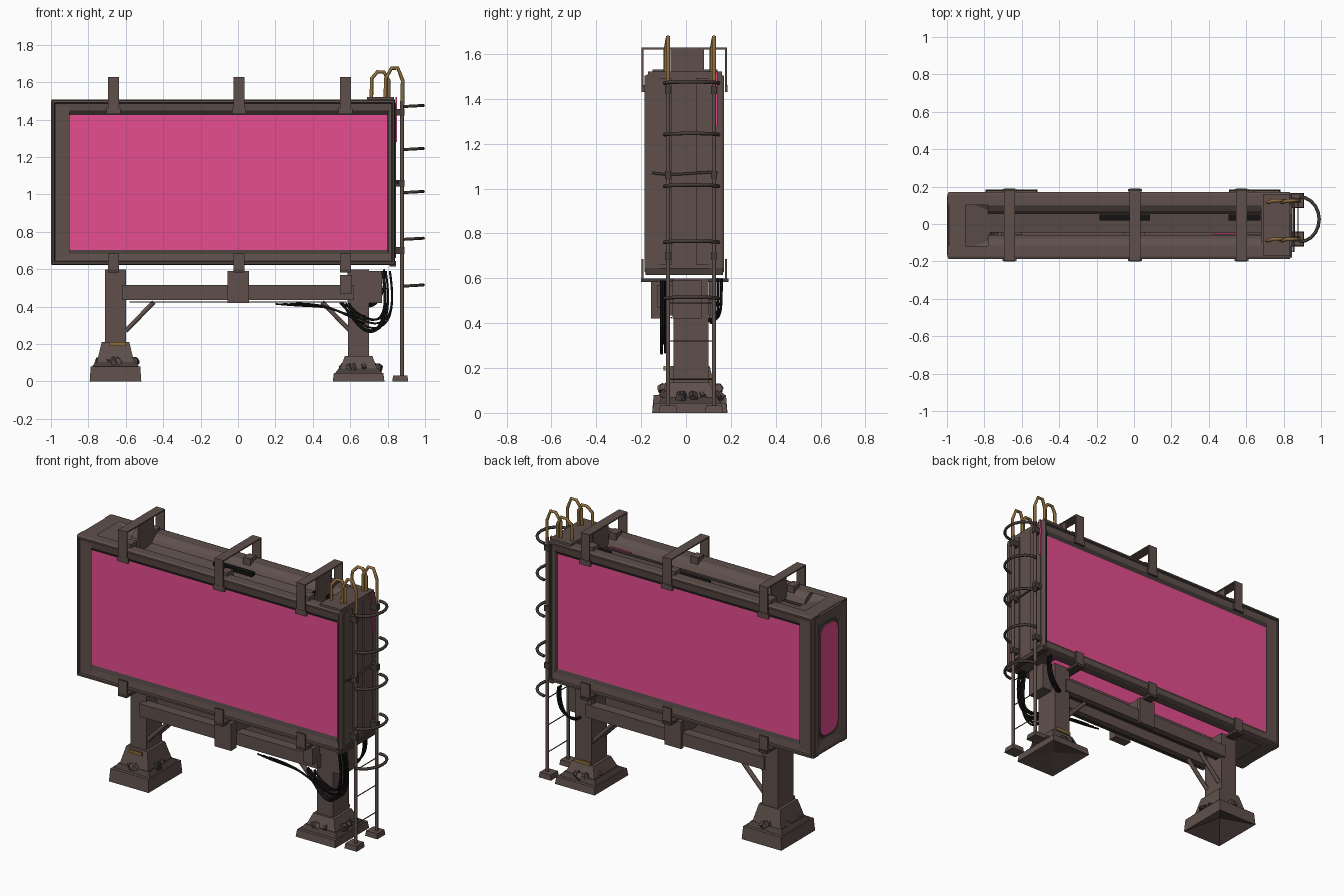
import bpy, bmesh, math, random
from mathutils import Vector

random.seed(4)
default_cube = bpy.data.objects.get("Cube")
if default_cube:
    bpy.data.objects.remove(default_cube, do_unlink=True)


def material(name, red, green, blue):
    mat = bpy.data.materials.new(name)
    mat.use_nodes = True
    colour = (red, green, blue, 1)
    mat.diffuse_color = colour
    shader = mat.node_tree.nodes["Principled BSDF"]
    shader.inputs["Base Color"].default_value = colour
    shader.inputs["Roughness"].default_value = 0.8
    return mat


steel = material("brown steel", 0.115, 0.08, 0.071)
dark = material("dark trim", 0.06, 0.045, 0.04)
pink = material("pink screen", 0.79, 0.073, 0.28)
black = material("black rubber", 0.006, 0.006, 0.006)
gold = material("worn gold", 0.27, 0.155, 0.045)


def finish(name, bm, mats, facing=None):
    bmesh.ops.recalc_face_normals(bm, faces=bm.faces)
    if facing:
        bm.faces.ensure_lookup_table()
        if bm.faces[-1].normal.dot(facing) < 0:
            bmesh.ops.reverse_faces(bm, faces=bm.faces)
    mesh = bpy.data.meshes.new(name)
    bm.to_mesh(mesh)
    bm.free()
    for mat in mats:
        mesh.materials.append(mat)
    obj = bpy.data.objects.new(name, mesh)
    bpy.context.collection.objects.link(obj)
    return obj


def box(name, xs, ys, zs, mat=steel, taper=1.0, hollow=0.0):
    """Box between pairs of limits; taper scales the top, hollow dents the underside."""
    bm = bmesh.new()
    bmesh.ops.create_cube(bm, size=1)
    mid = Vector([sum(pair) / 2 for pair in (xs, ys, zs)])
    for v in bm.verts:
        scale = taper if v.co.z > 0 else 1
        v.co = mid + Vector((v.co.x * (xs[1] - xs[0]) * scale,
                             v.co.y * (ys[1] - ys[0]) * scale,
                             v.co.z * (zs[1] - zs[0])))
    if hollow:
        base = min(bm.faces, key=lambda f: f.calc_center_median().z)
        for v in bmesh.ops.poke(bm, faces=[base])["verts"]:
            v.co.z += hollow
    return finish(name, bm, [mat])


def prism(name, profile, x0, x1):
    """Extrude a (y, z) profile along x."""
    bm = bmesh.new()
    face = bm.faces.new([bm.verts.new((x0, y, z)) for y, z in profile])
    moved = bmesh.ops.extrude_face_region(bm, geom=[face], use_keep_orig=True)["geom"]
    verts = [g for g in moved if isinstance(g, bmesh.types.BMVert)]
    bmesh.ops.translate(bm, verts=verts, vec=(x1 - x0, 0, 0))
    finish(name, bm, [steel])


def tube(name, points, radius, mat, smooth=False):
    """Round bar along a path, stored as a mesh."""
    data = bpy.data.curves.new(name, "CURVE")
    data.dimensions = "3D"
    data.bevel_depth = radius
    data.bevel_resolution = 1
    data.use_fill_caps = True
    spline = data.splines.new("NURBS" if smooth else "POLY")
    spline.points.add(len(points) - 1)
    for slot, point in zip(spline.points, points):
        slot.co = (*point, 1)
    if smooth:
        spline.use_endpoint_u = True
        spline.order_u = 4
        spline.resolution_u = 5
    temp = bpy.data.objects.new(name + " path", data)
    bpy.context.collection.objects.link(temp)
    deps = bpy.context.evaluated_depsgraph_get()
    mesh = bpy.data.meshes.new_from_object(temp.evaluated_get(deps))
    bpy.data.objects.remove(temp, do_unlink=True)
    mesh.materials.clear()
    mesh.materials.append(mat)
    obj = bpy.data.objects.new(name, mesh)
    bpy.context.collection.objects.link(obj)


def framed_panel(name, us, vs, rings, place, facing, round_from=99):
    """Nested rectangular rings (inset u, inset v, depth, material); last ring filled pink."""
    bm = bmesh.new()
    previous = None
    steps = 5
    for index, (du, dv, depth, slot) in enumerate(rings):
        u0, u1, v0, v1 = us[0] + du, us[1] - du, vs[0] + dv, vs[1] - dv
        r = 0.065 if index >= round_from else 0.0001
        loop = []
        for corner, (cu, cv) in enumerate(((u1 - r, v1 - r), (u0 + r, v1 - r),
                                           (u0 + r, v0 + r), (u1 - r, v0 + r))):
            for k in range(steps):
                a = math.pi / 2 * (corner + k / (steps - 1))
                loop.append(bm.verts.new(place(cu + r * math.cos(a), cv + r * math.sin(a), depth)))
        if previous:
            for k in range(len(loop)):
                n = (k + 1) % len(loop)
                bm.faces.new((previous[k], previous[n], loop[n], loop[k])).material_index = slot
        previous = loop
    bm.faces.new(previous).material_index = 2
    bmesh.ops.remove_doubles(bm, verts=bm.verts, dist=0.0005)
    finish(name, bm, [steel, dark, pink], Vector(facing))


# Front and back screens set back in sloping frames
frame = [(0, 0, 0.11, 0), (0, 0, 0.165, 0), (0.006, 0.006, 0.178, 0), (0.014, 0.016, 0.178, 0),
         (0.018, 0.022, 0.167, 1), (0.032, 0.06, 0.161, 0), (0.042, 0.082, 0.148, 1)]
for label, s in (("front", -1), ("back", 1)):
    framed_panel(label + "_screen", (-0.997, 0.84), (0.622, 1.508), frame,
                 lambda u, v, d, s=s: (u, s * d - 0.008, v), (0, s, 0))
    # Rounded top rails and narrow bottom rails
    top = [(0.165, 1.5), (0.14, 1.508), (0.105, 1.5), (0.075, 1.48), (0.055, 1.45), (0.06, 1.43), (0.135, 1.43)]
    low = [(0.165, 0.635), (0.145, 0.625), (0.12, 0.64), (0.105, 0.67), (0.11, 0.7), (0.135, 0.7)]
    for part, shape in (("top", top), ("bottom", low)):
        prism(f"{label}_{part}_rail", [(s * y - 0.005, z) for y, z in shape], -0.78, 0.7)
prism("roof_plank", [(-0.045, 1.445), (0.055, 1.46), (0.055, 1.43), (-0.045, 1.425)], -0.8, 0.7)
for x, w in ((-0.05, 0.27), (0.59, 0.17)):
    box("roof_hatch", (x - w / 2, x + w / 2), (0.018, 0.05), (1.43, 1.475), black)
box("roof_light_strip", (0.42, 0.56), (-0.056, -0.047), (1.455, 1.46), pink)

# End cap with rounded screen
framed_panel("end_screen", (-0.173, 0.157), (0.622, 1.508),
             [(0, 0, -0.9, 0), (0, 0, -0.99, 0), (0.01, 0.01, -1, 0), (0.03, 0.03, -1, 0),
              (0.06, 0.075, -0.985, 0), (0.07, 0.09, -0.985, 1), (0.075, 0.095, -0.992, 1)],
             lambda u, v, d: (d, u, v), (-1, 0, 0), 4)
# Hipped slopes that fall inward from the end cap's rim
for label, z, s in (("top", 1.506, 1), ("bottom", 0.624, -1)):
    bm = bmesh.new()
    rim = [bm.verts.new((x, y, z)) for x, y in ((-0.77, -0.173), (-0.995, -0.173), (-0.995, 0.157), (-0.77, 0.157))]
    inner = [bm.verts.new((-0.77, y, z - s * 0.055)) for y in (-0.085, 0.07)]
    bm.faces.new((rim[0], rim[1], inner[0]))
    bm.faces.new((rim[2], rim[3], inner[1]))
    bm.faces.new((rim[1], rim[2], inner[1], inner[0]))
    finish(f"end_cap_{label}", bm, [steel], Vector((0, 0, s)))

# Service end with raised panels
box("service_end", (0.68, 0.835), (-0.145, 0.13), (0.64, 1.5))
for y in (-0.11, 0.09):
    box("service_door", (0.83, 0.845), (y - 0.045, y + 0.045), (0.66, 1.49))
box("service_roof", (0.69, 0.835), (-0.17, 0.16), (1.5, 1.522))
box("service_sill", (0.81, 0.845), (-0.18, 0.165), (0.615, 0.645), dark)
box("end_light_strip", (0.842, 0.85), (0.124, 0.14), (1.28, 1.52), pink)
tube("end_cable", [(0.852, -0.15, 1.07), (0.855, -0.04, 1.05), (0.855, 0.06, 1.08), (0.852, 0.14, 1.07)],
     0.006, dark, True)

# Clamps above and below the cabinet
for x in (-0.665, 0.005, 0.575):
    xs = (x - 0.03, x + 0.03)
    box("top_strap", xs, (-0.198, 0.182), (1.62, 1.628))
    box("bottom_strap", xs, (-0.2, 0.19), (0.583, 0.6), dark)
    for y in (-0.194, 0.178):
        box("top_strap_leg", xs, (y - 0.004, y + 0.004), (1.44, 1.625))
        box("top_clamp_foot", (x - 0.038, x + 0.038), (y - 0.005, y + 0.008), (1.43, 1.462))
        box("bottom_strap_leg", xs, (y - 0.005, y + 0.005), (0.585, 0.685))
    if abs(x) > 0.1:
        box("top_web", (x + 0.015, x + 0.025), (-0.07, 0.08), (1.45, 1.62))
    for y in (-0.12, 0.11):
        box("top_block", (x - 0.025, x + 0.025), (y - 0.03, y + 0.03), (1.48, 1.53))

# Cross beams, centre hangers and diagonal braces
for y in (-0.065, 0.08):
    box("cross_beam", (-0.62, 0.62), (y - 0.032, y + 0.032), (0.435, 0.515))
    tube("beam_conduit", [(-0.58, y, 0.425), (0.58, y, 0.425)], 0.004, dark)
for y, depth in ((-0.127, 0.028), (0.115, 0.012)):
    box("centre_hanger", (-0.055, 0.06), (y - depth, y + depth), (0.42, 0.59))
box("centre_tie", (-0.05, 0.055), (-0.1, 0.1), (0.5, 0.59))
for s in (-1, 1):
    for y in (-0.035, 0.075):
        tube("diagonal_brace", [(s * 0.6, y, 0.27), (s * 0.45, y, 0.425)], 0.014, steel)

# Columns, hollow footings and rubble
for label, x, foot, rise in (("left", 0.645, 0.045, 0.09), ("right", -0.655, 0.08, 0.13)):
    cy = 0.017
    box(label + "_column", (x - 0.056, x + 0.056), (-0.055, 0.1), (foot + 0.03, 0.6))
    box(label + "_footing", (x - 0.138, x + 0.138), (cy - 0.168, cy + 0.168), (0, foot), steel, 0.96, foot * 0.9)
    box(label + "_footing_slab", (x - 0.125, x + 0.125), (cy - 0.14, cy + 0.14), (foot, foot + 0.025), dark, 0.85)
    box(label + "_collar", (x - 0.1, x + 0.1), (-0.1, 0.135), (foot + 0.02, foot + rise), steel, 0.74)
    for k in range(14):
        a, d = random.uniform(0, 6.28), random.uniform(0.8, 1.05)
        rock = box("rubble", (-0.022, 0.022), (-0.015, 0.015), (-0.012, 0.018),
                   random.choice((steel, dark)), 0.6)
        rock.location = (x + 0.11 * d * math.cos(a), cy + 0.13 * d * math.sin(a), foot + 0.03)
        rock.rotation_euler = (random.random(), random.random(), a)
box("gold_tag", (-0.69, -0.6), (-0.1, -0.092), (0.19, 0.21), gold)
box("gold_back_tag", (0.59, 0.7), (0.105, 0.114), (0.135, 0.155), gold)
box("column_head", (0.585, 0.77), (-0.06, 0.07), (0.42, 0.59))
box("head_plate", (0.545, 0.61), (-0.13, -0.06), (0.47, 0.57))

# Hanging cables, each with its own slack
for k in range(7):
    y, sag = -0.085 - 0.008 * (k % 4), random.uniform(0, 0.1)
    side, end = random.uniform(0.77, 0.84), random.uniform(0.52, 0.6)
    tube("loop_cable", [(side - 0.02, y, 0.59), (side, y, 0.46), (side - 0.01, y, 0.27 + sag / 2),
                        (0.67, y, 0.24 + sag), (0.6, y, 0.35 + sag / 2), (end, y, 0.42)], 0.006, black, True)
for k in range(3):
    tube("beam_cable", [(0.68, -0.09, 0.31 + 0.02 * k), (0.58, -0.1, 0.35), (0.5, -0.1, 0.41),
                        (0.34, -0.1, 0.4 + 0.01 * k), (0.2 + 0.04 * k, -0.09, 0.415)], 0.005, black, True)
    y = 0.13 + 0.014 * k
    tube("back_cable", [(0.78, y, 0.6), (0.8, y, 0.45), (0.72, y, 0.36 + 0.02 * k), (0.66, 0.1, 0.42)],
         0.006, black, True)

# Ladder rails, feet, gold hooks, standoffs, rungs and safety hoops
for y in (-0.08, 0.125):
    tube("ladder_rail", [(0.877, y, 0.03), (0.877, y, 1.5)], 0.011, steel)
    box("ladder_foot", (0.825, 0.91), (y - 0.04, y + 0.04), (0, 0.032), steel, 0.9)
    for shift, rise in ((0, 1.675), (-0.075, 1.655)):
        x = 0.88 + shift
        tube("gold_handle", [(x, y, 1.48), (x, y, 1.61), (x - 0.025, y, rise), (x - 0.06, y, rise),
                             (x - 0.09, y - 0.01, 1.62), (x - 0.092, y - 0.01, 1.51)], 0.01, gold)
    for z in (0.7, 1.06, 1.44):
        box("ladder_standoff", (0.835, 0.89), (y - 0.014, y + 0.014), (z - 0.018, z + 0.018), dark)
for z in (0.15, 0.32, 0.49):
    tube("ladder_rung", [(0.877, -0.08, z), (0.877, 0.125, z)], 0.003, dark)
for z in (0.51, 0.76, 1.01, 1.24, 1.47):
    arc = [math.pi * (k / 10 - 0.5) for k in range(11)]
    tube("cage_hoop", [(0.885 + 0.105 * math.cos(a), 0.025 + 0.12 * math.sin(a), z + 0.006 * math.cos(a))
                       for a in arc], 0.009, dark)
